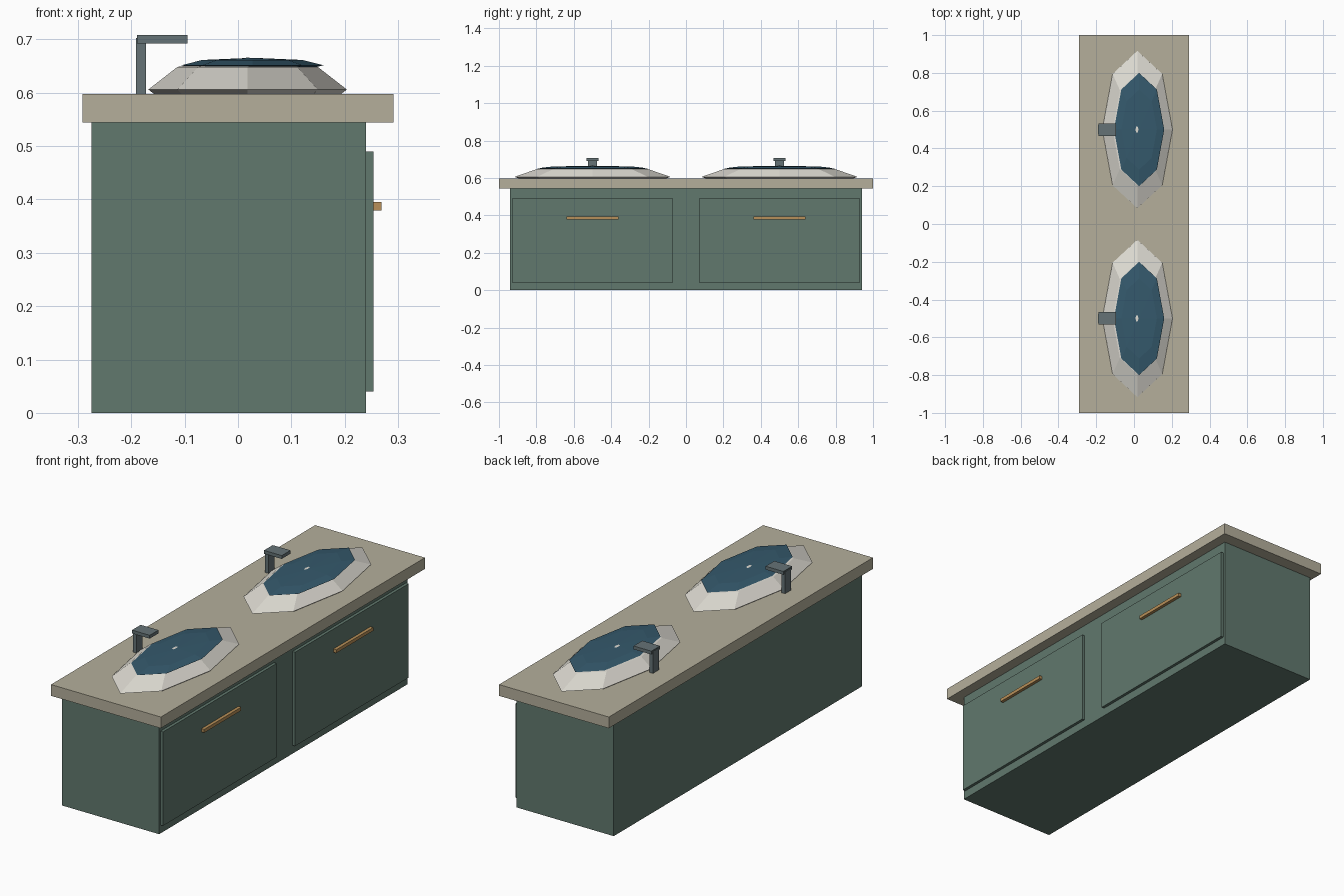
import bpy, bmesh
from mathutils import Matrix

if "Cube" in bpy.data.objects:
    bpy.data.objects.remove(bpy.data.objects["Cube"])


def material(name, rgb):
    m = bpy.data.materials.new(name)
    m.diffuse_color = (*rgb, 1)
    m.use_nodes = True
    m.node_tree.nodes["Principled BSDF"].inputs["Base Color"].default_value = m.diffuse_color
    return m


def add_object(name, bm, mat):
    me = bpy.data.meshes.new(name)
    bm.to_mesh(me)
    bm.free()
    me.materials.append(mat)
    ob = bpy.data.objects.new(name, me)
    bpy.context.collection.objects.link(ob)
    return ob


def box(name, x, y, z, mat):
    bm = bmesh.new()
    bmesh.ops.create_cube(bm, size=1)
    size = [r[1] - r[0] for r in (x, y, z)]
    mid = [(r[0] + r[1]) / 2 for r in (x, y, z)]
    bm.transform(Matrix.Translation(mid) @ Matrix.Diagonal((*size, 1)))
    return add_object(name, bm, mat)


def ellipsoid(name, centre, radii, mat):
    # low-poly squashed sphere: 8 sides, 4 rings
    bm = bmesh.new()
    bmesh.ops.create_uvsphere(bm, u_segments=8, v_segments=4, radius=1)
    bm.transform(Matrix.Translation(centre) @ Matrix.Diagonal((*radii, 1)))
    return add_object(name, bm, mat)


green = material("cabinet_green", (0.12, 0.19, 0.155))
stone = material("counter_stone", (0.46, 0.43, 0.33))
white = material("basin_white", (0.72, 0.70, 0.64))
blue = material("water_blue", (0.035, 0.10, 0.15))
steel = material("faucet_grey", (0.13, 0.17, 0.18))
brass = material("handle_brass", (0.48, 0.28, 0.10))

# Cabinet body and countertop
box("cabinet", (-0.275, 0.24), (-0.94, 0.94), (0, 0.545), green)
box("countertop", (-0.291, 0.291), (-1, 1), (0.544, 0.598), stone)

for side, c in (("left", -0.5), ("right", 0.5)):
    # Drawer front with bar handle
    box(f"{side}_drawer", (0.239, 0.254), (c - 0.43, c + 0.43), (0.04, 0.49), green)
    box(f"{side}_handle", (0.253, 0.269), (c - 0.14, c + 0.14), (0.379, 0.395), brass)
    # Basin and water
    ellipsoid(f"{side}_basin", (0.018, c, 0.606), (0.186, 0.417, 0.06), white)
    ellipsoid(f"{side}_water", (0.027, c, 0.6515), (0.133, 0.30, 0.014), blue)
    # Faucet post and spout
    box(f"{side}_faucet_post", (-0.191, -0.172), (c - 0.023, c + 0.023), (0.597, 0.703), steel)
    box(f"{side}_faucet_spout", (-0.189, -0.095), (c - 0.033, c + 0.033), (0.692, 0.708), steel)
